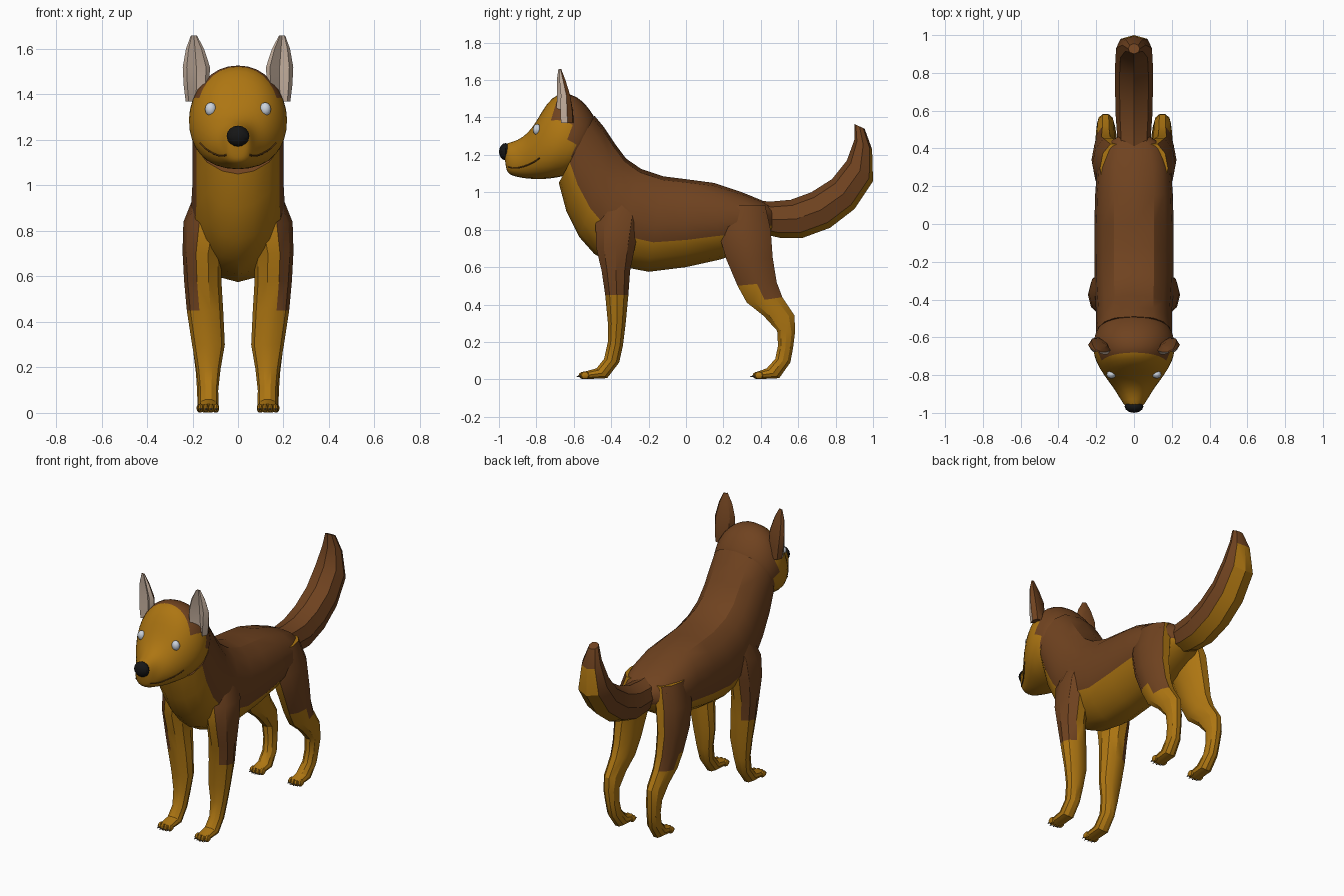
import bpy, bmesh
from math import sin, cos, pi
from mathutils import Vector, Matrix
from mathutils.bvhtree import BVHTree

if "Cube" in bpy.data.objects:
    bpy.data.objects.remove(bpy.data.objects["Cube"])


def material(name, r, g, b):
    m = bpy.data.materials.new(name)
    m.diffuse_color = (r, g, b, 1)
    m.use_nodes = True
    m.node_tree.nodes["Principled BSDF"].inputs["Base Color"].default_value = m.diffuse_color
    return m


BROWN = material("brown_fur", .16, .055, .014)
TAN = material("tan_fur", .42, .18, .006)
PINK = material("ear_skin", .62, .48, .38)
BLACK = material("black", .008, .008, .008)
EYE = material("eye", .6, .65, .72)
CLAW = material("claw", .12, .11, .1)
LINE = material("mouth_line", .09, .035, .005)


def finish(bm, name, mats, mirror=False, angle=30, subdiv=0):
    me = bpy.data.meshes.new(name)
    bm.to_mesh(me)
    bm.free()
    ob = bpy.data.objects.new(name, me)
    bpy.context.collection.objects.link(ob)
    for m in mats:
        me.materials.append(m)
    bpy.ops.object.select_all(action='DESELECT')
    ob.select_set(True)
    bpy.context.view_layer.objects.active = ob
    bpy.ops.object.shade_smooth_by_angle(angle=angle * pi / 180)
    if subdiv:
        s = ob.modifiers.new("subdivide", 'SUBSURF')
        s.levels = s.render_levels = subdiv
    if mirror:
        ob.modifiers.new("mirror", 'MIRROR')
    return ob


def loft(name, rings, second, mats=(BROWN, TAN), n=8, top=1, low=1, dent=0, shear=0, **kw):
    """Rings are (ay, az, by, bz, centre x, half width): an oval between points a and b."""
    bm = bmesh.new()
    loops = []
    for ay, az, by, bz, cx, w in rings:
        loop = []
        for i in range(n):
            t = 2 * pi * i / n
            s, c = sin(t), cos(t)
            x = w * abs(c) ** (top if s > 0 else low) * (1 if c > 0 else -1)
            if dent and s > .99:
                s = 1 - dent
            y = (ay + by) / 2 + (ay - by) / 2 * s + shear * x
            loop.append(bm.verts.new((cx + x, y, (az + bz) / 2 + (az - bz) / 2 * s)))
        loops.append(loop)
    for p, q in zip(loops, loops[1:]):
        for i in range(n):
            j = (i + 1) % n
            bm.faces.new((p[i], p[j], q[j], q[i]))
    bm.faces.new(loops[0])
    bm.faces.new(loops[-1])
    bmesh.ops.recalc_face_normals(bm, faces=bm.faces)
    for f in bm.faces:
        f.material_index = int(second(f.calc_center_median(), f.normal))
    return finish(bm, name, mats, **kw)


def ball(bm, centre, radii, u=12, v=8):
    bmesh.ops.create_uvsphere(bm, u_segments=u, v_segments=v, radius=1,
                              matrix=Matrix.Translation(centre) @ Matrix.Diagonal((*radii, 1)))


# torso and neck, from rump to throat
loft("torso", [
    (.46, .92, .46, .78, 0, .09), (.41, .955, .42, .75, 0, .16), (.30, 1.0, .30, .68, 0, .195),
    (.15, 1.05, .18, .64, 0, .205), (0, 1.07, 0, .60, 0, .21), (-.12, 1.085, -.2, .575, 0, .21),
    (-.24, 1.125, -.38, .61, 0, .21), (-.32, 1.18, -.49, .67, 0, .205),
    (-.38, 1.26, -.57, .76, 0, .20), (-.44, 1.35, -.64, .90, 0, .20),
    (-.49, 1.41, -.68, 1.05, 0, .20)],
    lambda c, n: n.z < -.3 or (c.y < -.47 and n.y < -.45 and n.z < .1),
    n=16, top=.7, low=1.1)


# head and muzzle
def face_mask(c, n):
    return c.y < (-.6 if c.z < 1.35 else -.71)


head = loft("head", [
    (-.45, 1.345, -.62, 1.09, 0, .185), (-.50, 1.43, -.67, 1.08, 0, .21),
    (-.555, 1.50, -.715, 1.07, 0, .222), (-.61, 1.53, -.76, 1.065, 0, .22),
    (-.68, 1.54, -.82, 1.065, 0, .19), (-.745, 1.48, -.87, 1.07, 0, .147),
    (-.79, 1.395, -.91, 1.08, 0, .113), (-.84, 1.32, -.94, 1.09, 0, .09),
    (-.90, 1.278, -.955, 1.105, 0, .07), (-.955, 1.265, -.96, 1.12, 0, .055),
    (-.98, 1.25, -.965, 1.15, 0, .035)],
    face_mask, n=16, top=.9, low=.75, subdiv=1, angle=60)

# tail: broad, curling upward
loft("tail", [
    (.34, .96, .40, .78, 0, .085), (.45, .95, .50, .757, 0, .09), (.56, .96, .62, .755, 0, .098),
    (.67, 1.0, .77, .81, 0, .1), (.78, 1.07, .90, .91, 0, .1), (.86, 1.17, 1.0, 1.06, 0, .095),
    (.90, 1.28, .995, 1.23, 0, .062), (.90, 1.365, .955, 1.34, 0, .03)],
    lambda c, n: n.y * .6 - n.z * .8 > .45, n=8, top=.8, low=.8)


# legs: brown outside the thigh and shoulder, tan inside and below
def leg_mask(c, n):
    return c.z < .47 or n.x < .3


loft("front_leg", [
    (-.43, .99, -.23, .99, .11, .07), (-.49, .83, -.24, .85, .14, .10),
    (-.485, .70, -.265, .72, .158, .086), (-.455, .58, -.295, .58, .155, .082),
    (-.435, .45, -.305, .45, .145, .08), (-.42, .30, -.32, .30, .13, .072),
    (-.42, .20, -.335, .18, .13, .053), (-.44, .11, -.355, .09, .13, .043),
    (-.48, .06, -.42, .005, .13, .044), (-.55, .04, -.54, 0, .13, .042)],
    leg_mask, n=10, mirror=True)

loft("hind_leg", [
    (.16, .93, .43, .93, .10, .08), (.17, .77, .46, .80, .135, .085),
    (.21, .64, .47, .65, .15, .075), (.27, .50, .49, .52, .15, .065),
    (.32, .41, .52, .44, .15, .057), (.41, .34, .585, .34, .15, .05),
    (.485, .26, .585, .25, .15, .045), (.49, .18, .575, .17, .145, .04),
    (.475, .11, .56, .09, .14, .04), (.43, .06, .50, .005, .135, .043),
    (.375, .04, .385, 0, .135, .042)],
    leg_mask, n=10, mirror=True)

# ears with hollow pale fronts
loft("ear", [
    (-.69, 1.37, -.60, 1.37, .185, .045), (-.695, 1.44, -.605, 1.44, .183, .056),
    (-.69, 1.52, -.62, 1.52, .183, .06), (-.69, 1.60, -.645, 1.60, .189, .04),
    (-.682, 1.66, -.668, 1.66, .194, .013)],
    lambda c, n: n.y < -.2 and n.z < .8, mats=(BROWN, PINK), dent=1.2, shear=.25, mirror=True)

# toes and claws
toes, claws = bmesh.new(), bmesh.new()
for paw_x, paw_y in ((.13, -.54), (.135, .39)):
    for i in range(4):
        x = paw_x + (i - 1.5) * .023
        y = paw_y - (.008 if i in (1, 2) else 0)
        ball(toes, (x, y, .021), (.013, .026, .02), 8, 6)
        bmesh.ops.create_cone(claws, cap_ends=True, segments=6, radius1=.008, radius2=.001, depth=.03,
                              matrix=Matrix.Translation((x, y - .024, .017)) @ Matrix.Rotation(pi * .56, 4, 'X'))
finish(toes, "toes", [TAN], mirror=True)
finish(claws, "claws", [CLAW], mirror=True)

# nose
bm = bmesh.new()
ball(bm, (0, -.965, 1.217), (.05, .035, .046))
finish(bm, "nose", [BLACK])

# eyes, set on the surface of the face
tree = BVHTree.FromObject(head, bpy.context.evaluated_depsgraph_get())
hit = tree.ray_cast(Vector((.117, -1.3, 1.335)), Vector((0, 1, 0)))[0] or Vector((.117, -.8, 1.335))
bm = bmesh.new()
ball(bm, hit + Vector((.003, .004, 0)), (.025, .022, .03))
finish(bm, "eye", [EYE], mirror=True, angle=60)

# mouth line, traced along the cheek
pts = []
for y, z in ((-.95, 1.135), (-.93, 1.13), (-.90, 1.13), (-.87, 1.137), (-.84, 1.148), (-.81, 1.163), (-.78, 1.185)):
    p = tree.ray_cast(Vector((1, y, z)), Vector((-1, 0, 0)))[0]
    if p:
        pts.append(p)
cu = bpy.data.curves.new("mouth", 'CURVE')
cu.dimensions = '3D'
cu.bevel_depth = .004
cu.bevel_resolution = 1
sp = cu.splines.new('POLY')
sp.points.add(len(pts) - 1)
for q, p in zip(sp.points, pts):
    q.co = (*p, 1)
cu.materials.append(LINE)
mouth = bpy.data.objects.new("mouth", cu)
bpy.context.collection.objects.link(mouth)
mouth.modifiers.new("mirror", 'MIRROR')
